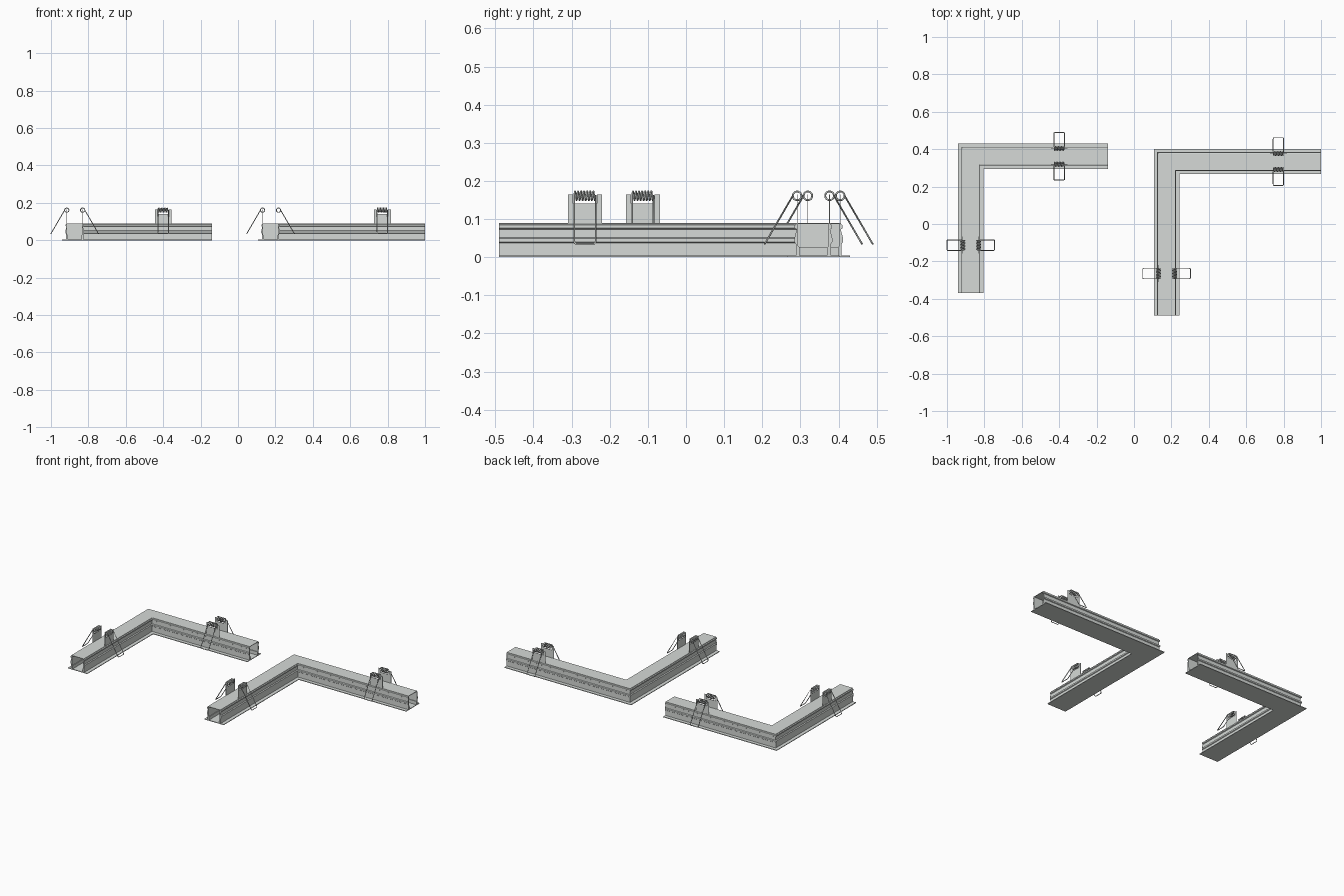
import bpy, bmesh, math
from mathutils import Vector

cube = bpy.data.objects.get("Cube")
if cube:
    bpy.data.objects.remove(cube)

GREY = (0.67, 0.70, 0.68, 1)
metal = bpy.data.materials.new("light metal grey")
metal.use_nodes = True
metal.diffuse_color = GREY
metal.node_tree.nodes["Principled BSDF"].inputs["Base Color"].default_value = GREY


def add_mesh(name, bm):
    bmesh.ops.recalc_face_normals(bm, faces=bm.faces)
    me = bpy.data.meshes.new(name)
    bm.to_mesh(me)
    bm.free()
    me.materials.append(metal)
    ob = bpy.data.objects.new(name, me)
    bpy.context.collection.objects.link(ob)


# Right half of the channel section, bottom to top: flange, wall, two ribs
HALF_OUT = [(0.068, 0), (0.068, 0.004), (0.046, 0.004), (0.046, 0.037), (0.050, 0.040),
            (0.050, 0.049), (0.044, 0.052), (0.044, 0.073), (0.049, 0.076),
            (0.049, 0.084), (0.044, 0.087), (0.044, 0.090)]
# Matching inside: floor lip, then a plain wall
HALF_IN = [(0.036, 0.004)] * 3 + [(0.036, 0.025), (0.040, 0.025)] + [(0.040, 0.087)] * 7


def both_sides(half):
    return half + [(-u, z) for u, z in reversed(half)]


def channel(name, cx, cy, x_end, y_end):
    """Hollow section swept along an L with a mitred corner."""
    bm = bmesh.new()

    def rings(section):
        return [[bm.verts.new(p) for p in ring] for ring in (
            [(cx - u, y_end, z) for u, z in section],
            [(cx - u, cy + u, z) for u, z in section],
            [(x_end, cy + u, z) for u, z in section])]

    outer, inner = rings(both_sides(HALF_OUT)), rings(both_sides(HALF_IN))
    n = len(outer[0])
    for i in range(n):
        j = (i + 1) % n
        for r in (outer, inner):
            for a, b in zip(r, r[1:]):
                bm.faces.new((a[i], a[j], b[j], b[i]))
        for k in (0, -1):
            bm.faces.new((outer[k][i], outer[k][j], inner[k][j], inner[k][i]))
    bmesh.ops.remove_doubles(bm, verts=bm.verts, dist=0.00001)
    add_mesh(name, bm)


def clip(name, centre, along, out):
    """Notched plate, coil spring and bent wire loop on one wall."""
    along, out = Vector(along), Vector(out)
    base = Vector(centre) + out * 0.0425

    def at(a, o, z):
        return base + along * a + out * o + Vector((0, 0, z))

    # Plate with a notch that holds the spring
    outline = [(-0.045, 0.088), (0.045, 0.088), (0.045, 0.165), (0.031, 0.165),
               (0.031, 0.141), (-0.031, 0.141), (-0.031, 0.165), (-0.045, 0.165)]
    bm = bmesh.new()
    face = bm.faces.new([bm.verts.new(at(a, -0.001, z)) for a, z in outline])
    ext = bmesh.ops.extrude_face_region(bm, geom=[face])
    moved = [v for v in ext["geom"] if isinstance(v, bmesh.types.BMVert)]
    bmesh.ops.translate(bm, verts=moved, vec=out * 0.002)
    add_mesh(name + "_plate", bm)

    # Coil and loop as one wire
    turns, steps, r, w = 7, 16, 0.0115, 0.028
    coil = []
    for i in range(turns * steps + 1):
        t = 2 * math.pi * i / steps
        coil.append(at(-w + 2 * w * i / (turns * steps), r * math.cos(t), 0.161 + r * math.sin(t)))
    foot = [at(w, 0.082, 0.040), at(w - 0.004, 0.085, 0.035),
            at(-w + 0.004, 0.085, 0.035), at(-w, 0.082, 0.040)]
    points = coil + foot
    cu = bpy.data.curves.new(name + "_spring", "CURVE")
    cu.dimensions = "3D"
    cu.bevel_depth = 0.0024
    cu.bevel_resolution = 2
    sp = cu.splines.new("POLY")
    sp.points.add(len(points) - 1)
    for p, co in zip(sp.points, points):
        p.co = (*co, 1)
    sp.use_cyclic_u = True
    sp.use_smooth = True
    cu.materials.append(metal)
    ob = bpy.data.objects.new(name + "_spring", cu)
    bpy.context.collection.objects.link(ob)


# Two corner channels: centre lines, arm ends and clip positions
UNITS = {"right": (-0.873, 0.362, -0.14, -0.37, -0.40, -0.113),
         "left": (0.174, 0.334, 1.0, -0.49, 0.772, -0.265)}
for side, (cx, cy, x_end, y_end, clip_x, clip_y) in UNITS.items():
    channel(side + "_corner_channel", cx, cy, x_end, y_end)
    for s, label in ((1, "outer"), (-1, "inner")):
        clip(f"{side}_side_arm_{label}_clip", (cx, clip_y, 0), (0, 1, 0), (-s, 0, 0))
        clip(f"{side}_back_arm_{label}_clip", (clip_x, cy, 0), (1, 0, 0), (0, s, 0))
